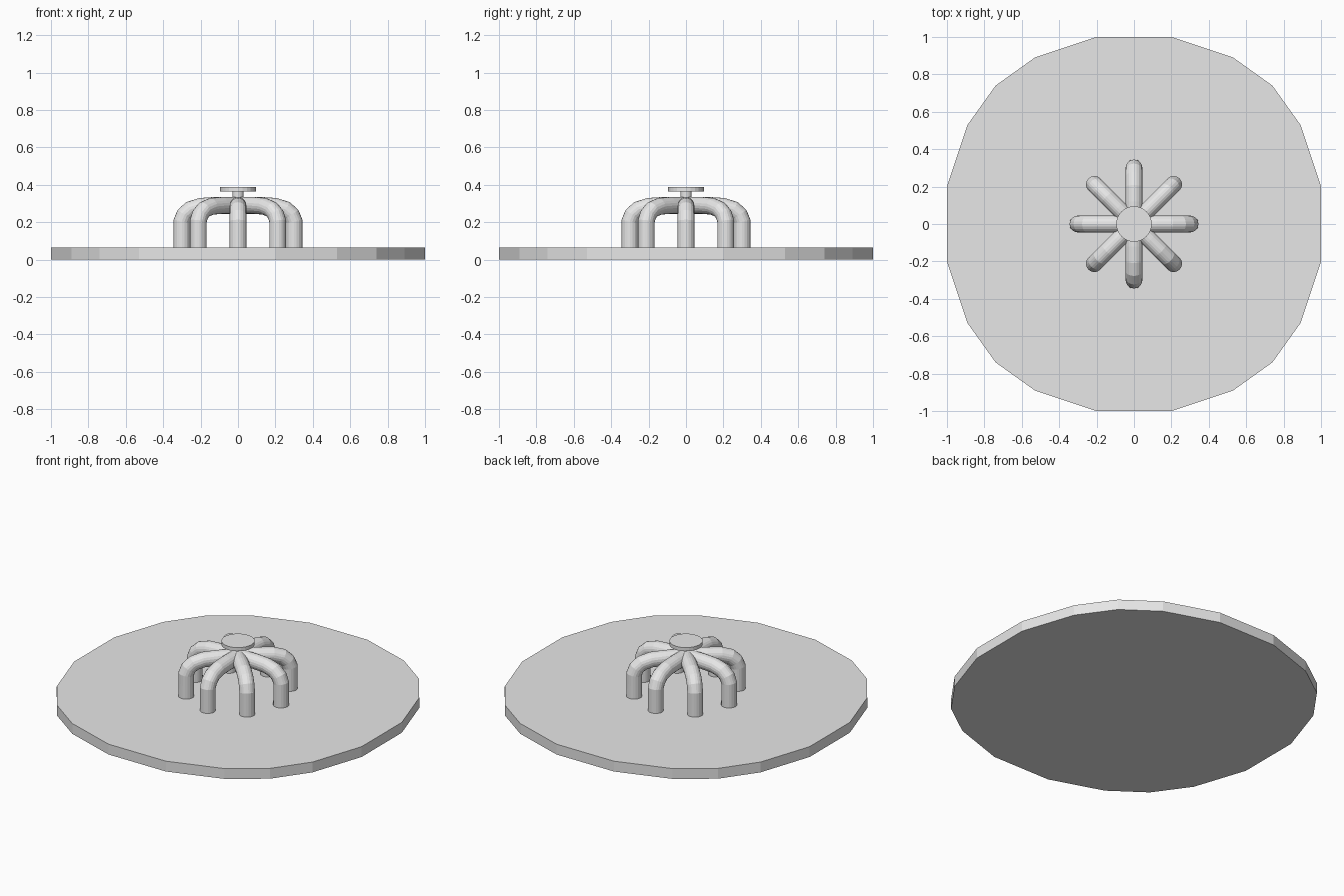
import bpy
import math
from mathutils import Matrix, Vector

cube = bpy.data.objects.get("Cube")
if cube:
    bpy.data.objects.remove(cube, do_unlink=True)

COLOR = (0.8, 0.8, 0.8, 1)
grey = bpy.data.materials.new("light_grey")
grey.use_nodes = True
grey.diffuse_color = COLOR
grey.node_tree.nodes["Principled BSDF"].inputs["Base Color"].default_value = COLOR


def add_prism(name, outline, z0, z1):
    """Flat-shaded slab from an anticlockwise outline."""
    n = len(outline)
    verts = [(x, y, z) for z in (z0, z1) for x, y in outline]
    faces = [tuple(reversed(range(n))), tuple(range(n, 2 * n))]
    faces += [(i, (i + 1) % n, n + (i + 1) % n, n + i) for i in range(n)]
    mesh = bpy.data.meshes.new(name)
    mesh.from_pydata(verts, [], faces)
    mesh.materials.append(grey)
    obj = bpy.data.objects.new(name, mesh)
    bpy.context.collection.objects.link(obj)
    return obj


def circle(radius, sides):
    steps = [math.tau * i / sides for i in range(sides)]
    return [(radius * math.cos(a), radius * math.sin(a)) for a in steps]


# Base plate: one quarter of the outline, turned four times
quarter = [(1, -0.2), (1, 0.2), (0.89, 0.53), (0.74, 0.74), (0.53, 0.89)]
outline = []
for turn in range(4):
    rot = Matrix.Rotation(turn * math.pi / 2, 2)
    outline += [tuple(rot @ Vector(p)) for p in quarter]
add_prism("base_plate", outline, 0, 0.065)

# Eight bent pipes meeting at the centre
path = [(0.3, 0.05), (0.3, 0.205), (0.286, 0.24), (0.255, 0.268),
        (0.2, 0.285), (0.12, 0.29), (0, 0.29)]
for i in range(8):
    curve = bpy.data.curves.new("bent_pipe", "CURVE")
    curve.dimensions = "3D"
    curve.bevel_depth = 0.045
    curve.bevel_resolution = 8
    curve.materials.append(grey)
    spline = curve.splines.new("POLY")
    spline.points.add(len(path) - 1)
    spline.use_smooth = False
    for point, (r, z) in zip(spline.points, path):
        point.co = (r, 0, z, 1)
    pipe = bpy.data.objects.new(f"bent_pipe_{i + 1}", curve)
    pipe.rotation_euler.z = i * math.tau / 8
    bpy.context.collection.objects.link(pipe)

# Stem and round cap on top
add_prism("stem", circle(0.03, 20), 0.28, 0.37)
add_prism("round_cap", circle(0.095, 24), 0.365, 0.388)
